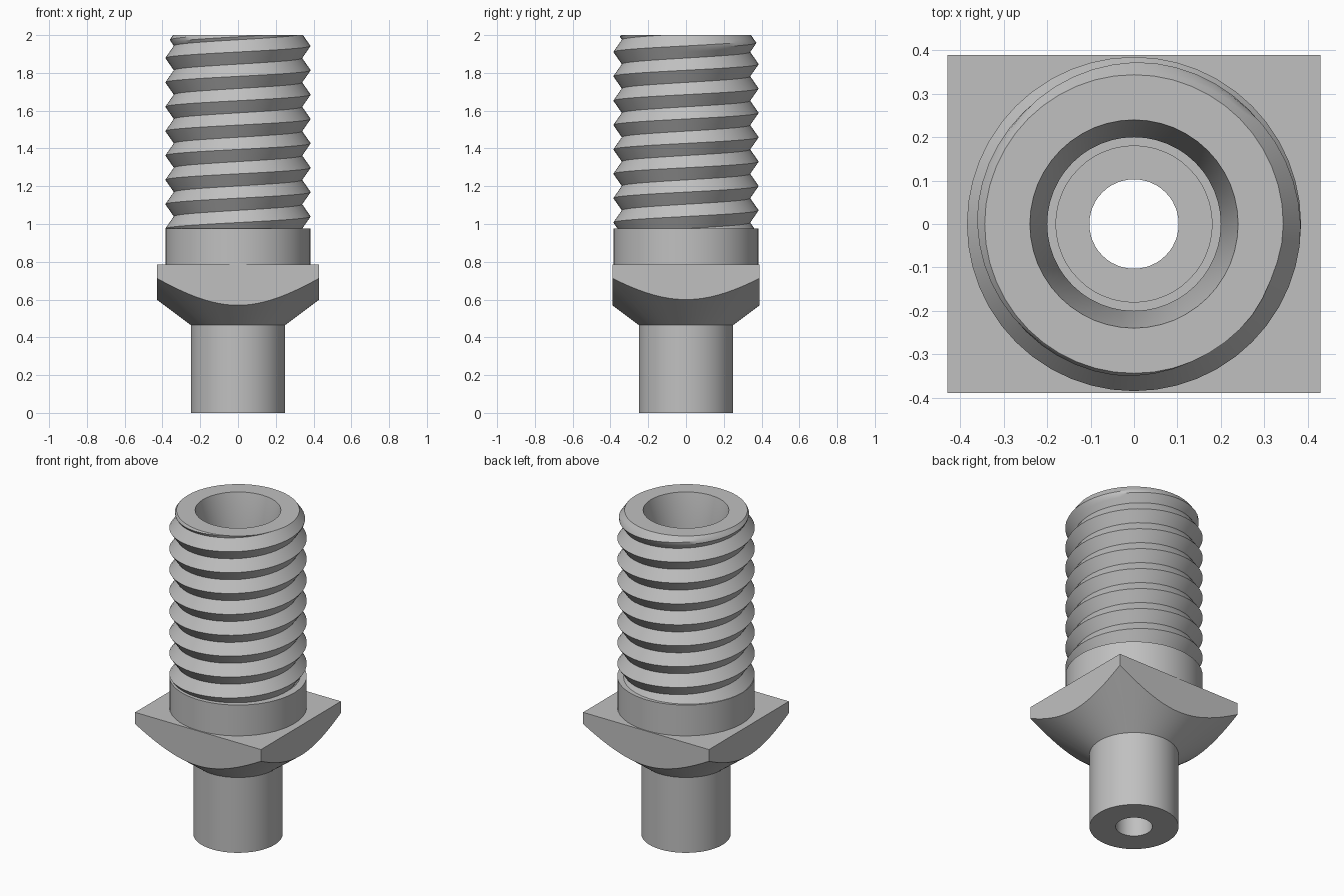
import bpy, bmesh, math

cube = bpy.data.objects.get("Cube")
if cube:
    bpy.data.objects.remove(cube)

steel = bpy.data.materials.new("steel_grey")
steel.use_nodes = True
colour = (0.53, 0.53, 0.53, 1)
steel.diffuse_color = colour
steel.node_tree.nodes["Principled BSDF"].inputs["Base Color"].default_value = colour

HOLE, STEM, COLLAR, ROOT = 0.103, 0.25, 0.385, 0.34
FLANGE_TOP, THREAD_START, TOP = 0.785, 0.975, 2.0
PITCH, CREST_Z = 0.129, 1.04


def revolve(bm, profile, segments):
    """Sweep a closed profile, given per turn fraction, around z."""
    rings = []
    for i in range(segments + 1):
        a = math.tau * i / segments
        rings.append([bm.verts.new((r * math.cos(a), r * math.sin(a), z))
                      for r, z in profile(i / segments)])
    n = len(rings[0])
    for a, b in zip(rings, rings[1:]):
        for j in range(n):
            k = (j + 1) % n
            bm.faces.new((a[j], b[j], b[k], a[k]))
    bmesh.ops.remove_doubles(bm, verts=bm.verts, dist=0.0002)


def finish(name, bm):
    bmesh.ops.recalc_face_normals(bm, faces=bm.faces)
    mesh = bpy.data.meshes.new(name)
    bm.to_mesh(mesh)
    bm.free()
    mesh.materials.append(steel)
    obj = bpy.data.objects.new(name, mesh)
    bpy.context.collection.objects.link(obj)
    bpy.ops.object.select_all(action='DESELECT')
    obj.select_set(True)
    bpy.context.view_layer.objects.active = obj
    bpy.ops.object.shade_smooth_by_angle(angle=math.radians(30))
    return obj


# Stem and round collar with the through hole
bm = bmesh.new()
core = [(HOLE, 0), (STEM, 0), (STEM, FLANGE_TOP - 0.02), (COLLAR, FLANGE_TOP - 0.02),
        (COLLAR, THREAD_START), (HOLE, THREAD_START)]
revolve(bm, lambda t: core, 48)
finish("stem_and_collar", bm)

# Rectangular flange with a conical underside
bm = bmesh.new()
SLOPE, INNER, OUTER = 0.75, 0.23, 0.65
cone = [(r, 0.465 + (r - STEM) * SLOPE) for r in (INNER, OUTER)]
cone += [(OUTER, FLANGE_TOP), (INNER, FLANGE_TOP)]
revolve(bm, lambda t: cone, 96)
for axis, half in ((0, 0.43), (1, 0.39)):
    for side in (-1, 1):
        normal = [0, 0, 0]
        normal[axis] = side
        cut = bmesh.ops.bisect_plane(
            bm, geom=bm.verts[:] + bm.edges[:] + bm.faces[:], dist=1e-5,
            plane_co=[half * c for c in normal], plane_no=normal, clear_outer=True)
        edges = [e for e in cut["geom_cut"] if isinstance(e, bmesh.types.BMEdge)]
        bmesh.ops.edgeloop_fill(bm, edges=edges)
finish("square_flange", bm)

# Right-handed thread with a chamfered end and a stepped, flared bore
STEPS = 8
bore = [(0.24, TOP), (0.2, 1.81), (0.2, 1.55), (0.18, 1.55), (0.18, 1.3),
        (HOLE, 1.3), (HOLE, THREAD_START)]


def thread_profile(turn):
    points = []
    for k in range(-2 * STEPS, 9 * STEPS + 1):
        z = CREST_Z + (k / STEPS + turn) * PITCH
        z = min(max(z, THREAD_START), TOP)
        phase = (z - CREST_Z) / PITCH - turn
        off_crest = abs(phase - round(phase)) * 2
        r = COLLAR - (COLLAR - ROOT) * off_crest
        points.append((min(r, ROOT + 0.004 + (TOP - z) * 0.7), z))
    return points + bore


bm = bmesh.new()
revolve(bm, thread_profile, 48)
finish("threaded_tube", bm)
